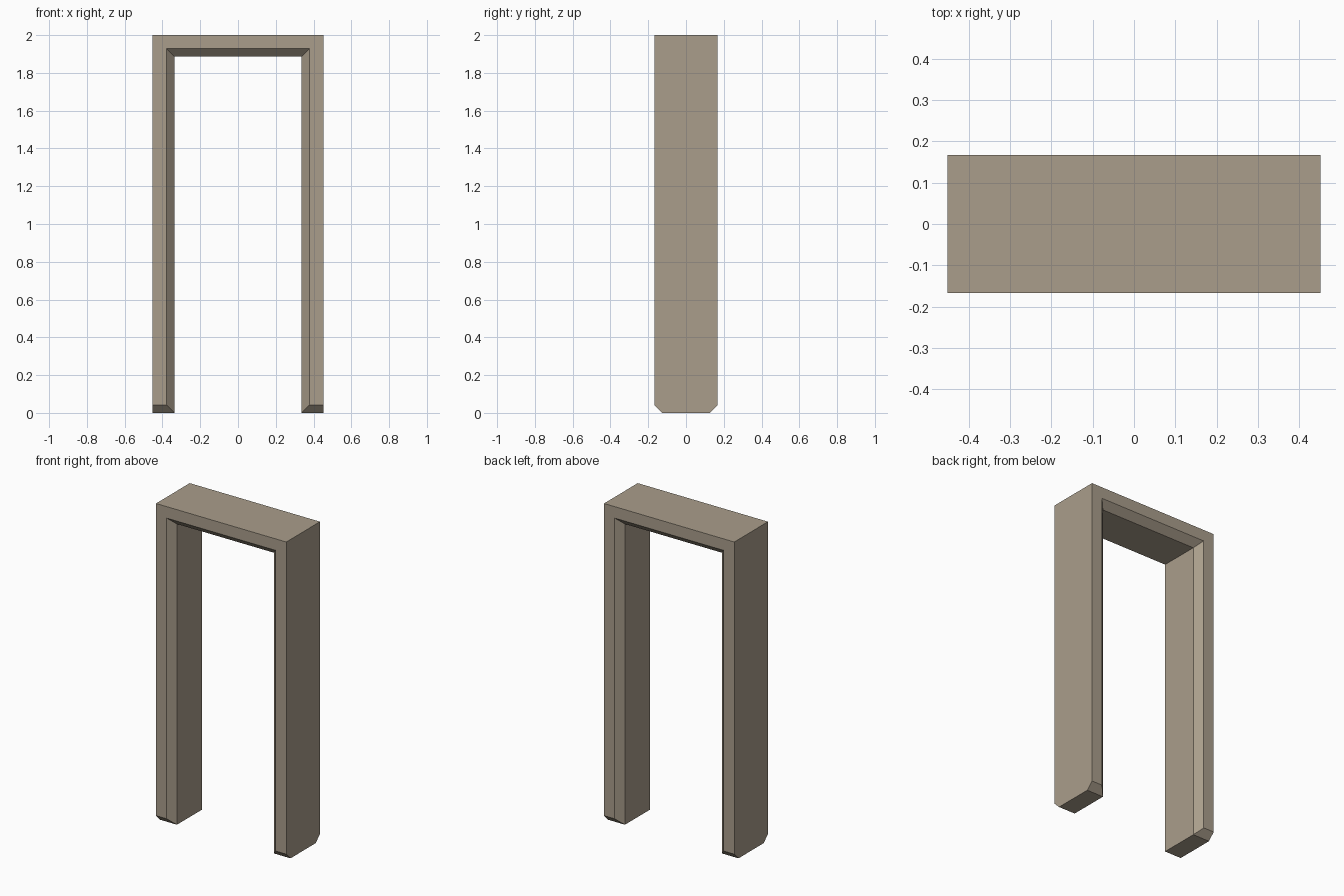
import bpy, bmesh

if "Cube" in bpy.data.objects:
    bpy.data.objects.remove(bpy.data.objects["Cube"])

HALF_W, HEIGHT = 0.452, 2.0      # outer size
HALF_D, CHAMFER = 0.167, 0.042   # depth and edge bevel
INNER_X, INNER_Z = 0.336, 1.886  # opening


def u_profile(c):
    """U outline with inner and bottom edges pulled back by c."""
    x, z = INNER_X + c, INNER_Z + c
    return [(-HALF_W, c), (-HALF_W, HEIGHT), (HALF_W, HEIGHT), (HALF_W, c),
            (x, c), (x, z), (-x, z), (-x, c)]


bm = bmesh.new()

# Outline rings from front to back: bevelled, full, full, bevelled
sections = [(-HALF_D, CHAMFER), (-HALF_D + CHAMFER, 0),
            (HALF_D - CHAMFER, 0), (HALF_D, CHAMFER)]
rings = [[bm.verts.new((x, y, z)) for x, z in u_profile(c)] for y, c in sections]
for a, b in zip(rings, rings[1:]):
    for i in range(8):
        j = (i + 1) % 8
        # the top and its corners are flat, so faces there stay coplanar
        bm.faces.new((a[i], a[j], b[j], b[i]))

# Front and back caps: two legs and a lintel, mitred at the corners
for r in (rings[0], rings[-1]):
    for q in ((0, 1, 6, 7), (1, 2, 5, 6), (2, 3, 4, 5)):
        bm.faces.new([r[k] for k in q])

bmesh.ops.recalc_face_normals(bm, faces=bm.faces)
bmesh.ops.dissolve_limit(bm, angle_limit=0.01, verts=bm.verts, edges=bm.edges)

mesh = bpy.data.meshes.new("door_frame")
bm.to_mesh(mesh)
bm.free()
frame = bpy.data.objects.new("door_frame", mesh)
bpy.context.collection.objects.link(frame)

# Taupe paint
mat = bpy.data.materials.new("taupe")
mat.diffuse_color = (0.40, 0.34, 0.26, 1)
mat.use_nodes = True
mat.node_tree.nodes["Principled BSDF"].inputs["Base Color"].default_value = mat.diffuse_color
mesh.materials.append(mat)
